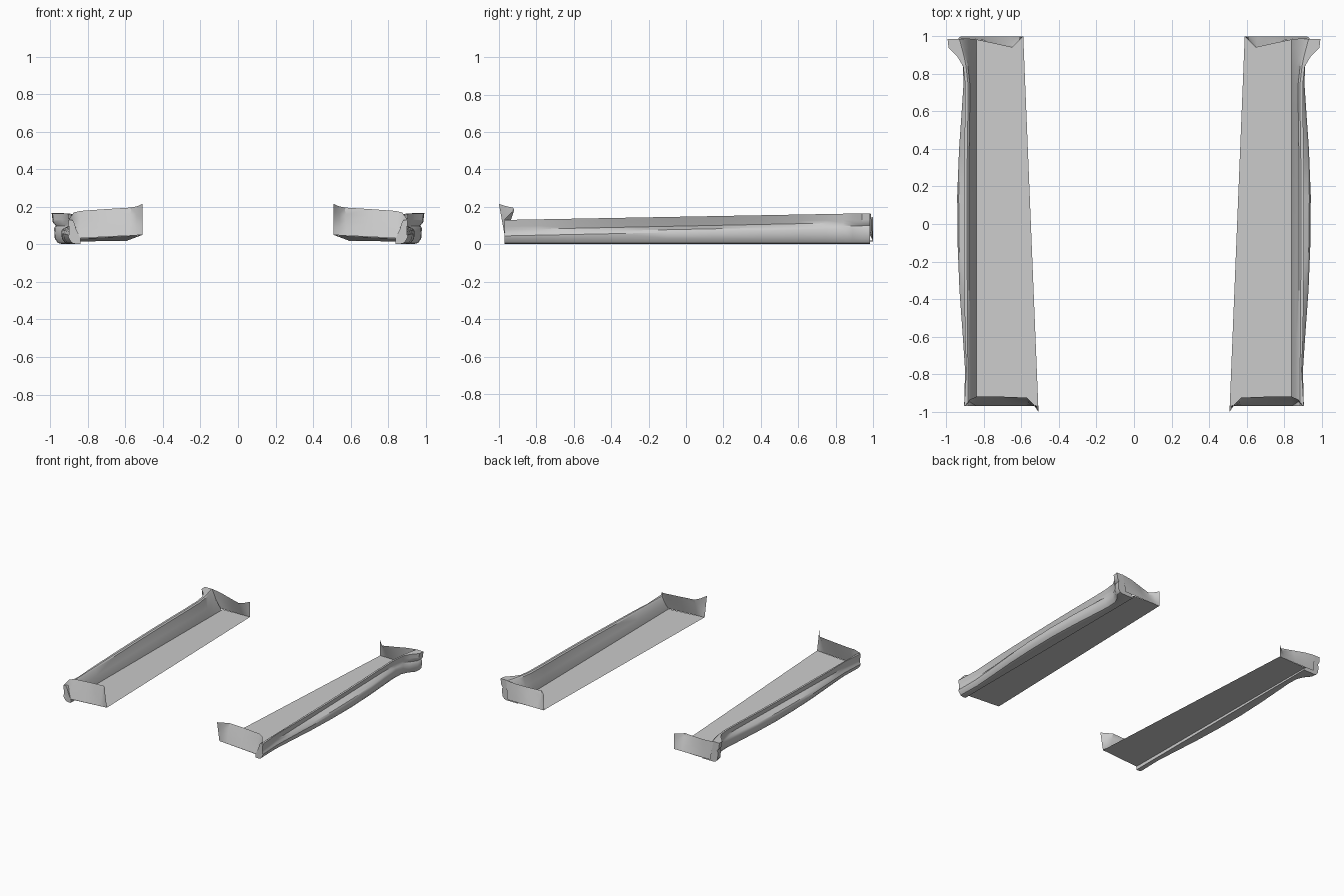
import bpy
import bmesh
from math import radians

old = bpy.data.objects.get("Cube")
if old:
    bpy.data.objects.remove(old, do_unlink=True)

grey = bpy.data.materials.new("plain grey")
grey.use_nodes = True
grey.diffuse_color = (0.6, 0.6, 0.6, 1)
grey.node_tree.nodes["Principled BSDF"].inputs["Base Color"].default_value = (0.6, 0.6, 0.6, 1)


def lerp(a, b, t):
    return a + (b - a) * t


def sheet(name, rows, closed=False, flip=False):
    """Skin rows of points into a surface, mirrored to both sides."""
    bm = bmesh.new()
    grid = [[bm.verts.new(p) for p in row] for row in rows]
    n = len(grid[0])
    for a, b in zip(grid, grid[1:]):
        for i in range(n if closed else n - 1):
            j = (i + 1) % n
            bm.faces.new((a[i], a[j], b[j], b[i]))
    if closed:
        bm.faces.new(grid[0])
        bm.faces.new(grid[-1])
        bmesh.ops.recalc_face_normals(bm, faces=bm.faces)
    elif flip:
        bmesh.ops.reverse_faces(bm, faces=bm.faces)
    mesh = bpy.data.meshes.new(name)
    bm.to_mesh(mesh)
    bm.free()
    mesh.materials.append(grey)
    obj = bpy.data.objects.new(name, mesh)
    bpy.context.collection.objects.link(obj)
    mirror = obj.modifiers.new("both sides", "MIRROR")
    mirror.use_mirror_merge = False
    bpy.ops.object.select_all(action="DESELECT")
    obj.select_set(True)
    bpy.context.view_layer.objects.active = obj
    bpy.ops.object.shade_smooth_by_angle(angle=radians(35))
    return obj


# Floor panel, tapering and dropping toward the back
sheet("floor_panel", [
    [(0.51, -0.97, 0.05), (0.84, -0.97, 0.03)],
    [(0.59, 1.0, 0.02), (0.84, 1.0, 0.015)],
])

# Outer sill: y, inner top x, outer top x, groove x, bulge x
stations = [
    (-0.97, 0.875, 0.905, 0.900, 0.905),
    (-0.78, 0.875, 0.893, 0.885, 0.900),
    (-0.60, 0.877, 0.900, 0.885, 0.912),
    (-0.35, 0.878, 0.904, 0.885, 0.930),
    (-0.10, 0.880, 0.906, 0.885, 0.940),
    (0.15, 0.880, 0.906, 0.885, 0.942),
    (0.40, 0.878, 0.904, 0.885, 0.932),
    (0.60, 0.875, 0.900, 0.885, 0.918),
    (0.75, 0.875, 0.900, 0.890, 0.908),
    (0.84, 0.885, 0.910, 0.905, 0.912),
    (0.89, 0.895, 0.940, 0.935, 0.935),
    (0.94, 0.908, 0.988, 0.982, 0.975),
    (0.985, 0.920, 0.993, 0.987, 0.980),
]
sill = []
for y, inner, outer, groove, bulge in stations:
    t = (y + 0.97) / 1.955
    top = lerp(0.13, 0.166, t)
    crease = lerp(0.06, 0.10, t)
    base = lerp(0.03, 0.015, t)
    profile = [
        (0.838, base), (lerp(0.838, inner, 0.6), lerp(base, top, 0.45)),
        (inner, top - 0.008), (inner + 0.01, top), (outer, top),
        (lerp(outer, groove, 0.7), lerp(top, crease, 0.5)),
        (groove, crease + 0.018), (bulge - 0.008, crease),
        (bulge, crease - 0.015), (bulge - 0.004, 0.03),
        (bulge - 0.02, 0.008), (bulge - 0.04, 0.002), (0.838, 0.002),
    ]
    sill.append([(x, y, z) for x, z in profile])
sheet("outer_sill", sill, closed=True)


def end_panel(name, bottom, top, flip):
    """Upright end sheet leaning between a bottom and a top edge."""
    rows = [[tuple(lerp(a, b, k / 4) for a, b in zip(p, q))
             for p, q in zip(bottom, top)] for k in range(5)]
    sheet(name, rows, flip=flip)


# Front end panel with a curled inner tip
xs = (0.51, 0.54, 0.58, 0.70, 0.84, 0.875, 0.90)
end_panel("front_end_panel",
          [(x, -0.97, lerp(0.05, 0.03, (x - 0.51) / 0.39)) for x in xs],
          [(0.51, -1.0, 0.215), (0.54, -0.955, 0.202), (0.57, -0.925, 0.196),
           (0.70, -0.92, 0.188), (0.84, -0.92, 0.178), (0.875, -0.935, 0.17),
           (0.90, -0.97, 0.135)], flip=False)

# Rear end panel, bowed inward near its inner tip
xs = (0.59, 0.62, 0.66, 0.75, 0.84, 0.92)
end_panel("rear_end_panel",
          [(x, 1.0, 0.018) for x in xs],
          [(0.59, 1.0, 0.145), (0.62, 0.968, 0.14), (0.65, 0.94, 0.14),
           (0.75, 0.962, 0.148), (0.85, 0.983, 0.158), (0.94, 0.988, 0.166)], flip=True)
